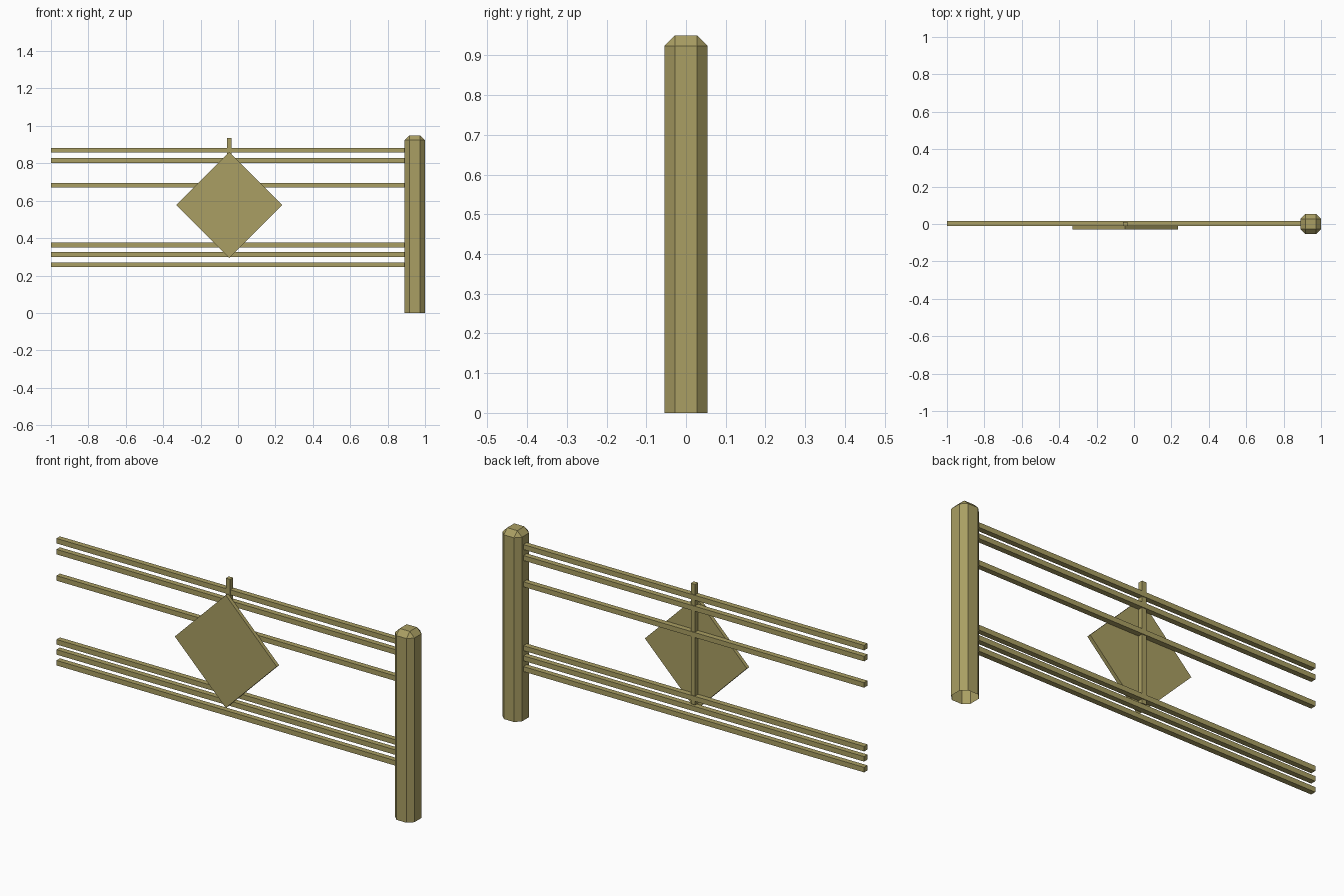
import bpy, bmesh
from mathutils import Matrix

if "Cube" in bpy.data.objects:
    bpy.data.objects.remove(bpy.data.objects["Cube"])

# Single painted-wood colour
wood = bpy.data.materials.new("olive_wood")
wood.use_nodes = True
OLIVE = (0.40, 0.345, 0.125, 1)
wood.diffuse_color = OLIVE
wood.node_tree.nodes["Principled BSDF"].inputs["Base Color"].default_value = OLIVE


def add_object(name, bm):
    mesh = bpy.data.meshes.new(name)
    bm.to_mesh(mesh)
    bm.free()
    mesh.materials.append(wood)
    obj = bpy.data.objects.new(name, mesh)
    bpy.context.collection.objects.link(obj)
    return obj


def box_mesh(low, high):
    bm = bmesh.new()
    bmesh.ops.create_cube(bm, size=1)
    for v in bm.verts:
        v.co = [h if c > 0 else l for c, l, h in zip(v.co, low, high)]
    return bm


# Post: chamfered sides and top, open underneath
HALF, HEIGHT, POST_X = 0.054, 0.95, 0.945
bm = box_mesh((POST_X - HALF, -HALF, 0), (POST_X + HALF, HALF, HEIGHT))
edges = [e for e in bm.edges if max(v.co.z for v in e.verts) > 0]
bmesh.ops.bevel(bm, geom=edges, offset=0.026, segments=1, affect='EDGES')
base = [f for f in bm.faces if all(v.co.z < 0.001 for v in f.verts)]
bmesh.ops.delete(bm, geom=base, context='FACES_ONLY')
add_object("post", bm)

# Horizontal rails
for i, z in enumerate((0.258, 0.312, 0.363, 0.683, 0.815, 0.870)):
    add_object(f"rail_{i + 1}",
               box_mesh((-1, -0.011, z - 0.0125), (0.9, 0.016, z + 0.0125)))

# Upright bar behind the panel
CENTRE_X, CENTRE_Z = -0.047, 0.577
add_object("upright_bar", box_mesh((CENTRE_X - 0.012, -0.012, 0.33),
                                   (CENTRE_X + 0.012, 0.012, 0.935)))

# Diamond panel on the front
side = 0.2
bm = box_mesh((-side, -0.03, -side), (side, -0.011, side))
bm.transform(Matrix.Translation((CENTRE_X, 0, CENTRE_Z)) @ Matrix.Rotation(0.7854, 4, 'Y'))
add_object("diamond_panel", bm)
